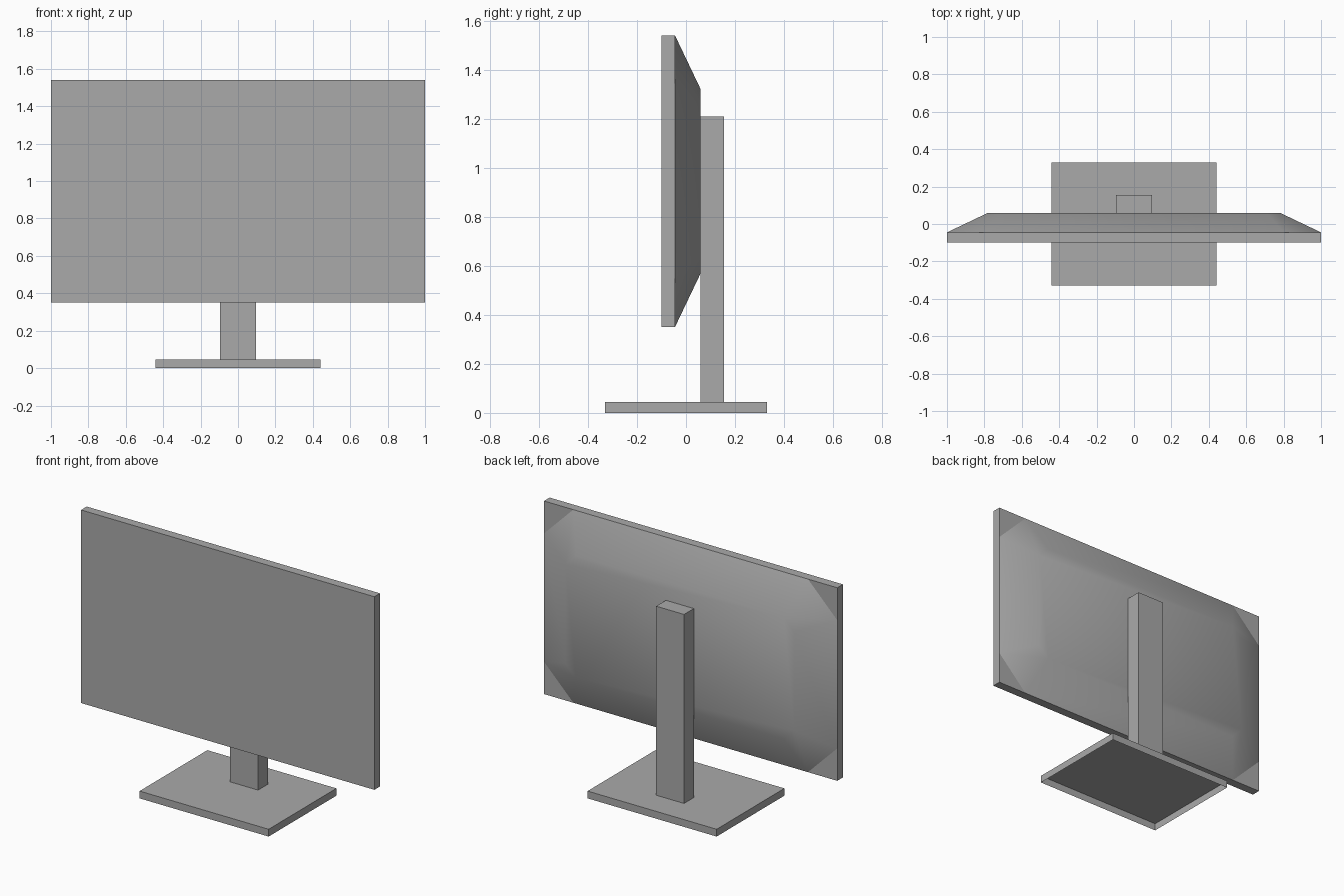
import bpy
import bmesh

cube = bpy.data.objects.get("Cube")
if cube:
    bpy.data.objects.remove(cube, do_unlink=True)

grey = bpy.data.materials.new("plain_grey")
grey.use_nodes = True
COLOUR = (0.4, 0.4, 0.4, 1)
grey.diffuse_color = COLOUR
grey.node_tree.nodes["Principled BSDF"].inputs["Base Color"].default_value = COLOUR


def finish(name, bm, smooth=False):
    """Turn a bmesh into a named, coloured object."""
    mesh = bpy.data.meshes.new(name)
    for face in bm.faces:
        face.smooth = smooth
    bm.to_mesh(mesh)
    bm.free()
    mesh.materials.append(grey)
    obj = bpy.data.objects.new(name, mesh)
    bpy.context.collection.objects.link(obj)
    return obj


def box(name, low, high, open_bottom=False):
    """Axis-aligned box between two corners."""
    bm = bmesh.new()
    bmesh.ops.create_cube(bm, size=1)
    for v in bm.verts:
        for i in range(3):
            v.co[i] = high[i] if v.co[i] > 0 else low[i]
    if open_bottom:
        under = [f for f in bm.faces if f.normal.z < -0.5]
        bmesh.ops.delete(bm, geom=under, context='FACES_ONLY')
    return finish(name, bm)


# Foot is a thin shell open underneath, with the column standing on it
box("base", (-0.44, -0.33, 0), (0.44, 0.33, 0.045), open_bottom=True)
box("column", (-0.095, 0.06, 0.045), (0.095, 0.155, 1.21))

# Screen slab
BOTTOM, TOP, BACK = 0.35, 1.54, -0.045
box("screen_panel", (-1, -0.1, BOTTOM), (1, BACK, TOP))


def outline(bm, inset, cut, y):
    """Rectangle outline with cut corners, parallel to the screen."""
    x, low, high = 1 - inset, BOTTOM + inset, TOP - inset
    points = []
    for sx, z, sz in ((1, high, -1), (1, low, 1), (-1, low, 1), (-1, high, -1)):
        pair = [(sx * (x - cut), z), (sx * x, z + sz * cut)]
        points += pair if sx * sz < 0 else pair[::-1]
    return [bm.verts.new((px, y, pz)) for px, pz in points]


# Softly shaded rear housing, tapering away from the slab
bm = bmesh.new()
outer = outline(bm, 0, 0.2, BACK)
inner = outline(bm, 0.22, 0.07, 0.06)
for i in range(8):
    j = (i + 1) % 8
    bm.faces.new((outer[i], outer[j], inner[j], inner[i]))
bm.faces.new(inner)
bmesh.ops.recalc_face_normals(bm, faces=bm.faces)
if bm.faces[:][-1].normal.y < 0:
    bmesh.ops.reverse_faces(bm, faces=bm.faces)
finish("rear_housing", bm, smooth=True)
